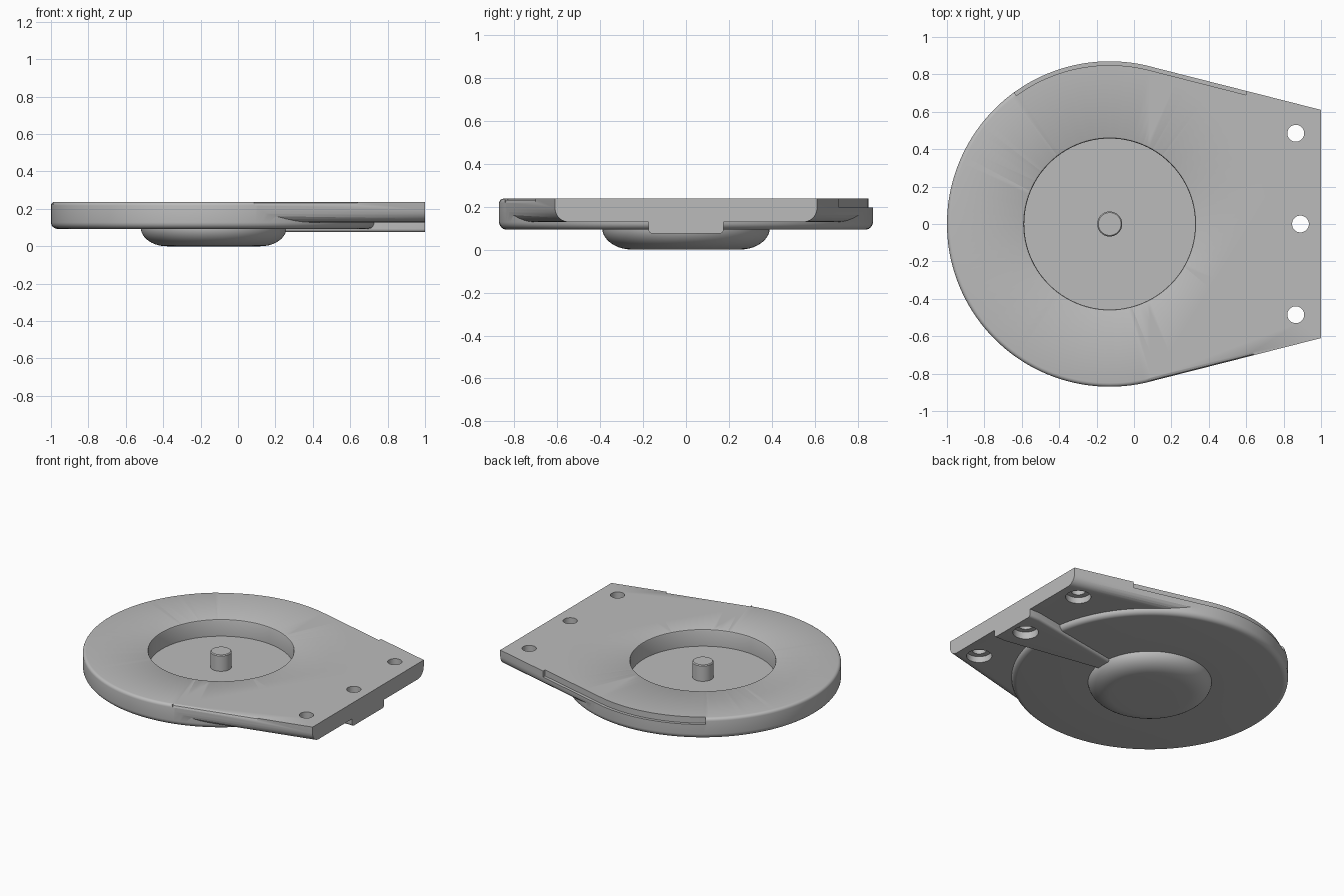
import bpy, bmesh, math
from mathutils import Vector

if "Cube" in bpy.data.objects:
    bpy.data.objects.remove(bpy.data.objects["Cube"])

CX, R = -0.13, 0.87            # disc centre and radius
TOP, DISC_BOTTOM, TAIL_BOTTOM = 0.237, 0.093, 0.128
END_HALF = 0.61                # half width of the straight end
# direction in which the straight sides touch the disc
TANGENT = math.atan2(END_HALF, 1 - CX) + math.acos(R / math.hypot(1 - CX, END_HALF))

grey = bpy.data.materials.new("plain_grey")
grey.diffuse_color = (0.5, 0.5, 0.5, 1)
grey.use_nodes = True
grey.node_tree.nodes["Principled BSDF"].inputs["Base Color"].default_value = grey.diffuse_color


def make_object(name, bm):
    bmesh.ops.recalc_face_normals(bm, faces=bm.faces[:])
    mesh = bpy.data.meshes.new(name)
    bm.to_mesh(mesh)
    bm.free()
    obj = bpy.data.objects.new(name, mesh)
    bpy.context.collection.objects.link(obj)
    mesh.materials.append(grey)
    return obj


def arc(cx, cz, rx, rz, a0, a1, n=6):
    return [(cx + rx * math.cos(math.radians(a0 + (a1 - a0) * i / n)),
             cz + rz * math.sin(math.radians(a0 + (a1 - a0) * i / n))) for i in range(n + 1)]


def lathe(name, profile, x=CX, y=0.0, n=96):
    """Closed turned solid from (radius, z) points, none on the axis."""
    bm = bmesh.new()
    rings = [[bm.verts.new((x + r * math.cos(2 * math.pi * i / n),
                            y + r * math.sin(2 * math.pi * i / n), z)) for i in range(n)]
             for r, z in profile]
    for a, b in zip(rings, rings[1:]):
        for i in range(n):
            j = (i + 1) % n
            bm.faces.new((a[i], a[j], b[j], b[i]))
    bm.faces.new(rings[0])
    bm.faces.new(rings[-1])
    return make_object(name, bm)


def bridge(name, rings):
    """Solid skin through matching closed rings, capped at both ends."""
    bm = bmesh.new()
    rings = [[bm.verts.new(p) for p in ring] for ring in rings]
    n = len(rings[0])
    for a, b in zip(rings, rings[1:]):
        for i in range(n):
            j = (i + 1) % n
            bm.faces.new((a[i], a[j], b[j], b[i]))
    bm.faces.new(rings[0])
    bm.faces.new(rings[-1])
    return make_object(name, bm)


def tapered_bar(name, stations, z0, z1, fillet):
    """Bar along x with rounded lower edges; stations are (x, half width)."""
    rings = []
    for x, half in stations:
        side = [(half, z1)] + arc(half - fillet, z0 + fillet, fillet, fillet, 0, -90)
        rings.append([(x, y, z) for y, z in side] + [(x, -y, z) for y, z in reversed(side)])
    return bridge(name, rings)


def combine(target, other, operation):
    mod = target.modifiers.new("cut", 'BOOLEAN')
    mod.operation, mod.solver, mod.object = operation, 'EXACT', other
    bpy.context.view_layer.objects.active = target
    bpy.ops.object.modifier_apply(modifier=mod.name)
    bpy.data.objects.remove(other, do_unlink=True)


# round housing with softened rims
body = lathe("housing", [(0.2, DISC_BOTTOM)]
             + arc(R - 0.035, DISC_BOTTOM + 0.035, 0.035, 0.035, -90, 0)
             + arc(R - 0.02, TOP - 0.02, 0.02, 0.02, 0, 90, 4)
             + [(0.2, TOP)], n=144)

# straight tapered mounting end
tx, ty = CX + R * math.cos(TANGENT), R * math.sin(TANGENT)
combine(body, tapered_bar("mounting_end", [(tx, ty - 0.0005), (1, END_HALF)],
                          TAIL_BOTTOM, TOP, 0.065), 'UNION')

# belly below the disc
combine(body, lathe("belly", [(0.1, 0)] + arc(0.25, 0.1, 0.14, 0.1, -90, 0, 10)
                    + [(0.39, 0.108), (0.1, 0.108)]), 'UNION')

# stiffening rib under the mounting end
combine(body, tapered_bar("rib", [(0.2, 0.05), (0.92, 0.175), (1, 0.175)],
                          0.075, 0.145, 0.018), 'UNION')

# round pocket in the top with eased rim
combine(body, lathe("pocket_cutter", [(0.457, 0.12), (0.457, TOP - 0.01),
                                      (0.46, TOP - 0.003), (0.466, TOP), (0.466, 0.3)]),
        'DIFFERENCE')

# screw holes with counterbores from below
for x, y, seat in ((0.865, 0.485, 0.17), (0.89, 0, 0.125), (0.865, -0.485, 0.17)):
    combine(body, lathe("hole_cutter", [(0.08, -0.1), (0.08, seat), (0.045, seat), (0.045, 0.4)],
                        x, y, 40), 'DIFFERENCE')


# outline offset inward by d, from the straight back side round the disc
normal = Vector((math.cos(TANGENT), math.sin(TANGENT)))
along = Vector((normal.y, -normal.x))


def outline(d, x_end, angle_end):
    start = Vector((CX, 0)) + normal * (R - d)
    pts = [start + along * ((x_end - start.x) / along.x)]
    for i in range(25):
        a = TANGENT + (math.radians(angle_end) - TANGENT) * i / 24
        pts.append(Vector((CX + (R - d) * math.cos(a), (R - d) * math.sin(a))))
    return pts


# shallow step along the back edge
loop = outline(0.021, 0.6, 126) + outline(-0.08, 0.6, 126)[::-1]
combine(body, bridge("step_cutter", [[(p.x, p.y, z) for p in loop] for z in (0.195, 0.3)]),
        'DIFFERENCE')

# eased top edge along the front straight side
edge = Vector((CX, 0)) + normal * R
ends = [edge + along * ((x - edge.x) / along.x) for x in (tx + 0.003, 0.64)]
rings = []
for p in ends:
    section = [(-0.022, TOP + 0.002), (-0.006, TOP - 0.007), (0.002, TOP - 0.024),
               (0.05, TOP - 0.024), (0.05, 0.3), (-0.022, 0.3)]
    rings.append([(p.x + normal.x * s, -(p.y + normal.y * s), z) for s, z in section])
combine(body, bridge("edge_cutter", rings), 'DIFFERENCE')

# centre pin in the pocket
pin = lathe("centre_pin", [(0.03, 0.115), (0.067, 0.115), (0.067, 0.226),
                           (0.061, 0.232), (0.03, 0.232)], n=48)

# smooth curved faces, keep edges crisp
for obj in (body, pin):
    bpy.ops.object.select_all(action='DESELECT')
    obj.select_set(True)
    bpy.context.view_layer.objects.active = obj
    bpy.ops.object.shade_smooth_by_angle(angle=math.radians(30))
